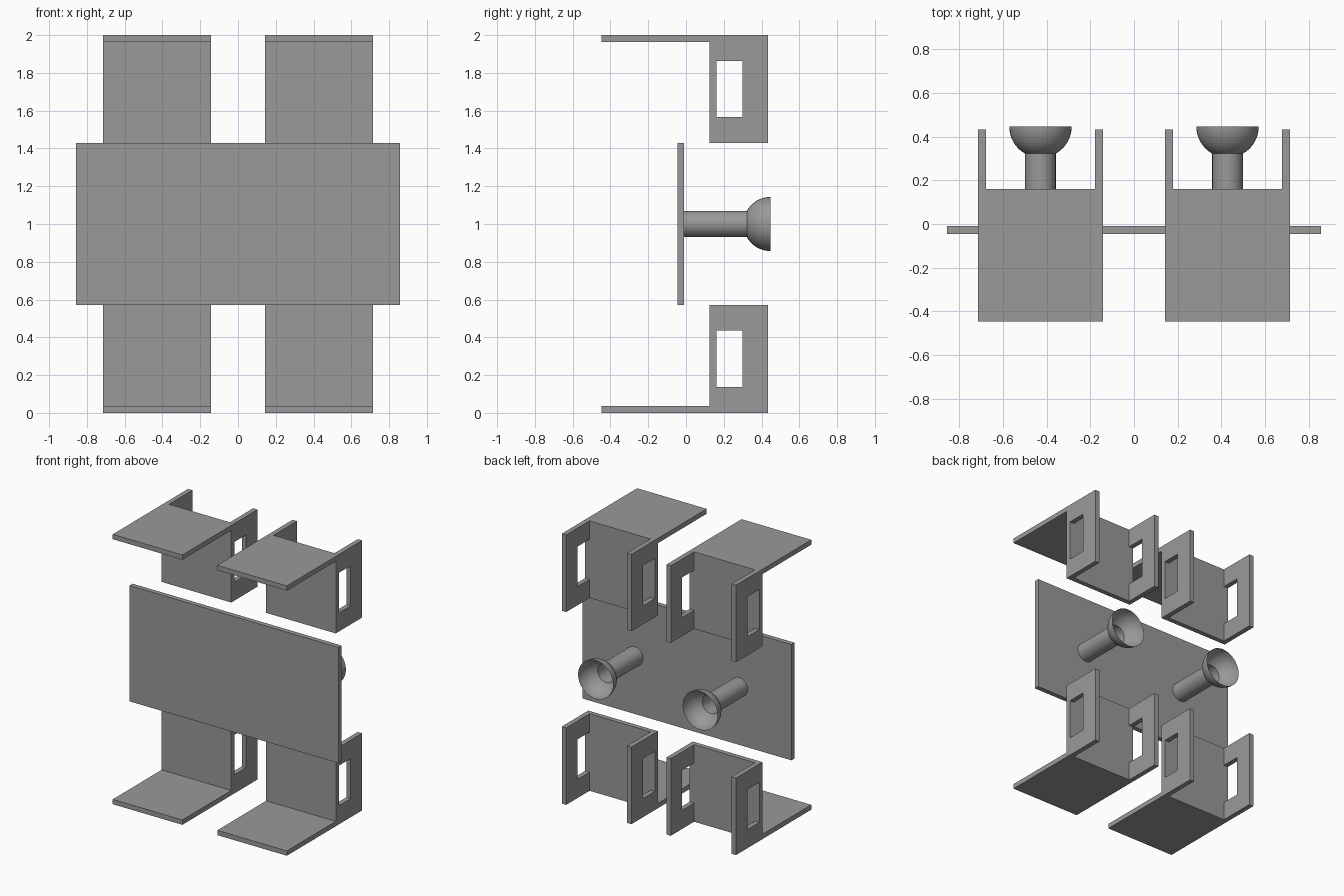
import bpy, bmesh, math
from mathutils import Vector

if "Cube" in bpy.data.objects:
    bpy.data.objects.remove(bpy.data.objects["Cube"])

T = 0.036            # sheet thickness
H = 0.571            # bracket height
X0, X1 = 0.143, 0.714

# dark grey for every part
grey = bpy.data.materials.new("dark_grey")
grey.diffuse_color = (0.32, 0.32, 0.32, 1)
grey.use_nodes = True
grey.node_tree.nodes["Principled BSDF"].inputs["Base Color"].default_value = grey.diffuse_color


def finish(bm, name):
    me = bpy.data.meshes.new(name)
    bm.to_mesh(me)
    bm.free()
    me.materials.append(grey)
    ob = bpy.data.objects.new(name, me)
    bpy.context.collection.objects.link(ob)
    return ob


def extrude_x(name, profile, x0, x1):
    """Solid from a (y, z) outline swept along x."""
    bm = bmesh.new()
    face = bm.faces.new([bm.verts.new((x0, y, z)) for y, z in profile])
    new = bmesh.ops.extrude_face_region(bm, geom=[face])["geom"]
    bmesh.ops.translate(bm, vec=(x1 - x0, 0, 0),
                        verts=[v for v in new if isinstance(v, bmesh.types.BMVert)])
    bmesh.ops.recalc_face_normals(bm, faces=bm.faces)
    return finish(bm, name)


def funnel(name, x):
    """Open tube flaring into a hemispherical cup, axis along y."""
    r_tube, r_cup, y_rim = 0.07, 0.143, 0.447
    start = math.asin(r_tube / r_cup)
    prof = [(r_tube, -0.01)]
    for i in range(11):
        a = start + (math.pi / 2 - start) * i / 10
        prof.append((r_cup * math.sin(a), y_rim - r_cup * math.cos(a)))
    bm = bmesh.new()
    vs = [bm.verts.new((x + r, y, 1)) for r, y in prof]
    es = [bm.edges.new(p) for p in zip(vs, vs[1:])]
    bmesh.ops.spin(bm, geom=vs + es, cent=Vector((x, 0, 1)), axis=(0, 1, 0),
                   angle=2 * math.pi, steps=40, use_duplicate=False)
    bmesh.ops.remove_doubles(bm, verts=bm.verts, dist=1e-4)
    bmesh.ops.recalc_face_normals(bm, faces=bm.faces)
    ob = finish(bm, name)
    bpy.context.view_layer.objects.active = ob
    ob.select_set(True)
    bpy.ops.object.shade_smooth_by_angle(angle=math.radians(30))
    ob.select_set(False)


# central panel
extrude_x("center_panel", [(-0.046, 0.571), (-0.01, 0.571), (-0.01, 1.429), (-0.046, 1.429)],
          -0.857, 0.857)

# L-shaped sheets: shelf at the bottom for the lower row, at the top for the upper row
yf, yw, yb = -0.447, 0.125, 0.161
lower = [(yf, 0), (yb, 0), (yb, H), (yw, H), (yw, T), (yf, T)]
upper = [(y, 2 - z) for y, z in lower]

for side, s in (("left", -1), ("right", 1)):
    for row, profile, z0 in (("lower", lower, 0), ("upper", upper, 2 - H)):
        tag = f"{row}_{side}"
        extrude_x(f"{tag}_shelf_and_wall", profile, s * X0, s * X1)
        # side cheeks with a window opening next to the wall
        cheek = [(yb, 0), (0.434, 0), (0.434, H), (yb, H),
                 (yb, 0.435), (0.3, 0.435), (0.3, 0.138), (yb, 0.138)]
        cheek = [(y, z + z0) for y, z in cheek]
        extrude_x(f"{tag}_inner_cheek", cheek, s * X0, s * (X0 + T))
        extrude_x(f"{tag}_outer_cheek", cheek, s * (X1 - T), s * X1)
    # flared tube behind the panel
    funnel(f"{side}_flared_tube", s * 0.4285)
